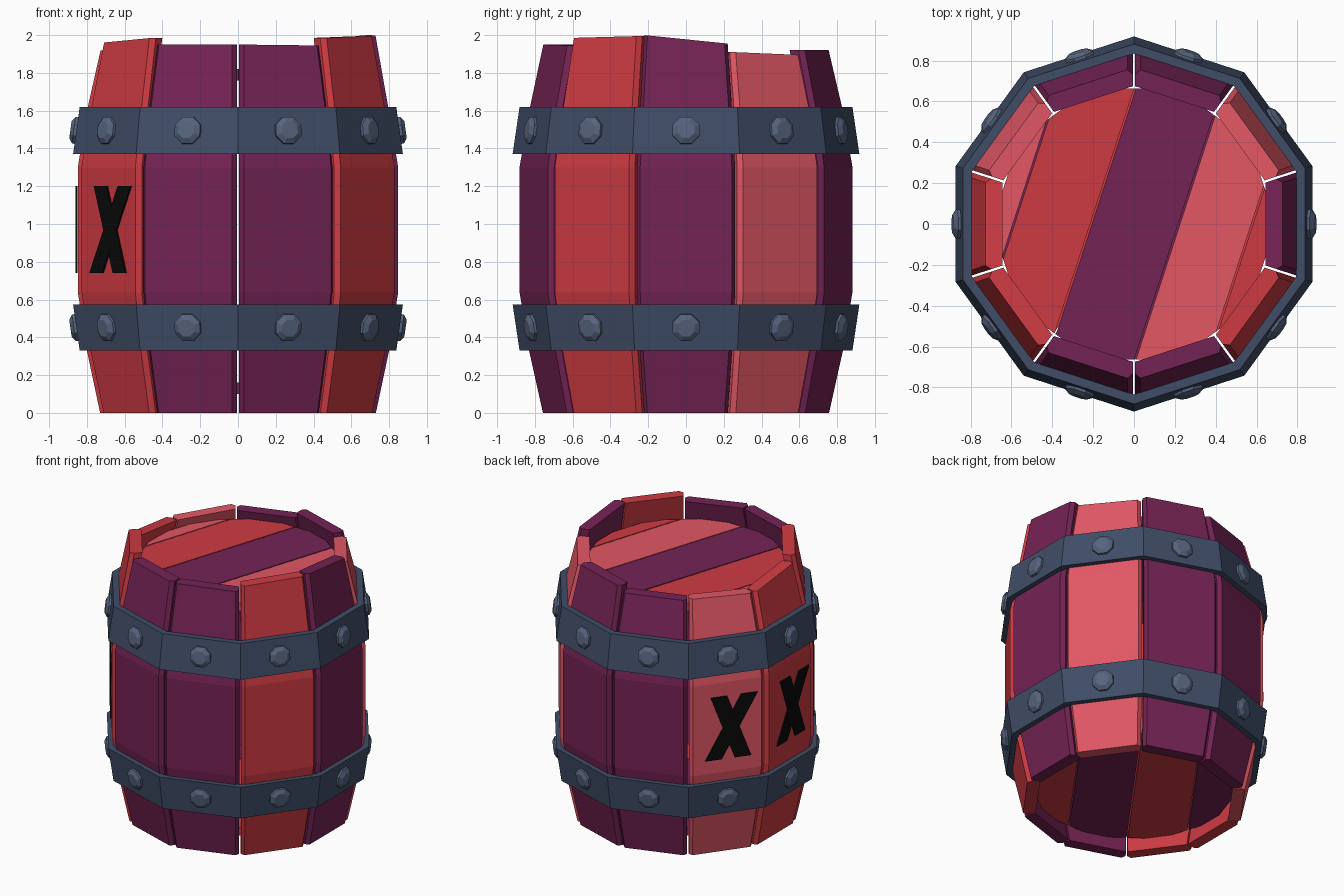
import bpy, bmesh, math
from mathutils import Vector

if "Cube" in bpy.data.objects:
    bpy.data.objects.remove(bpy.data.objects["Cube"])

SIDES = 10
STEP = math.tau / SIDES
TAN = math.tan(STEP / 2)


def material(name, rgb):
    lin = [((c / 255 + 0.055) / 1.055) ** 2.4 if c > 10 else c / 255 / 12.92 for c in rgb]
    m = bpy.data.materials.new(name)
    m.diffuse_color = (*lin, 1)
    m.use_nodes = True
    m.node_tree.nodes["Principled BSDF"].inputs["Base Color"].default_value = m.diffuse_color
    return m


PURPLE = material("purple wood", (116, 35, 84))
RED = material("red wood", (206, 59, 67))
PINK = material("pale red wood", (226, 87, 101))
IRON = material("blue grey iron", (64, 77, 103))
BOLT = material("bolt grey", (86, 100, 126))
BLACK = material("black paint", (10, 10, 10))


def finish(name, bm, mat):
    bmesh.ops.recalc_face_normals(bm, faces=bm.faces)
    me = bpy.data.meshes.new(name)
    bm.to_mesh(me)
    bm.free()
    me.materials.append(mat)
    ob = bpy.data.objects.new(name, me)
    bpy.context.collection.objects.link(ob)
    return ob


def loft(bm, rings, loop=False):
    """Skin closed rings of points; cap the ends unless the rings loop."""
    vs = [[bm.verts.new(p) for p in ring] for ring in rings]
    n = len(vs[0])
    pairs = list(zip(vs, vs[1:])) + ([(vs[-1], vs[0])] if loop else [])
    for a, b in pairs:
        for i in range(n):
            j = (i + 1) % n
            bm.faces.new((a[i], a[j], b[j], b[i]))
    if not loop:
        bm.faces.new(vs[0])
        bm.faces.new(vs[-1])


def polar(angle, r, s, z):
    """Point at distance r along the angle, s sideways, height z."""
    c, d = math.cos(angle), math.sin(angle)
    return Vector((r * c - s * d, r * d + s * c, z))


# Staves: bulging chamfered boards, each with its own slanted top
PROFILE = [(0, .73), (.33, .80), (.64, .848), (1.3, .848), (1.62, .795), (None, .728)]
STAVES = [(PURPLE, 2.0, 1.955), (PINK, 1.91, 1.895), (PURPLE, 1.92, 1.92),
          (PURPLE, 1.88, 1.88), (PINK, 1.89, 1.87), (RED, 1.87, 1.92),
          (RED, 1.96, 1.985), (PURPLE, 1.95, 1.95), (PURPLE, 1.95, 1.945),
          (RED, 1.985, 1.995)]
for k, (mat, low, high) in enumerate(STAVES):
    rings = []
    for z, r in PROFILE:
        side, inner = (r - .03) * TAN - .006, (r - .085) * TAN - .006
        outer = r * TAN - .033
        section = [(r, -outer), (r, outer), (r - .03, side), (r - .085, inner),
                   (r - .085, -inner), (r - .03, -side)]
        rings.append([polar(k * STEP, d, s,
                            z if z is not None else (low + high) / 2 + (high - low) * s / (2 * side))
                      for d, s in section])
    bm = bmesh.new()
    loft(bm, rings)
    finish(f"stave_{k + 1}", bm, mat)

# Iron hoops and their bolts
for label, z0, z1, a0, a1 in (("lower", .33, .575, .838, .873), ("upper", 1.37, 1.62, .873, .838)):
    cos = math.cos(STEP / 2)
    bm = bmesh.new()
    loft(bm, [[polar((k + .5) * STEP, r / cos, 0, z)
               for z, r in ((z0, a0), (z1, a1), (z1, a1 - .045), (z0, a0 - .045))]
              for k in range(SIDES)], loop=True)
    finish(label + "_hoop", bm, IRON)

    bm = bmesh.new()
    tilt = math.atan2(a0 - a1, z1 - z0)
    for k in range(SIDES):
        rings = []
        for rad, out in ((.078, -.01), (.076, .014), (.048, .032)):
            ring = []
            for i in range(8):
                t = (i + .5) * math.tau / 8
                up = rad * math.sin(t)
                ring.append(polar(k * STEP,
                                  (a0 + a1) / 2 + out * math.cos(tilt) - up * math.sin(tilt),
                                  rad * math.cos(t),
                                  (z0 + z1) / 2 + up * math.cos(tilt) + out * math.sin(tilt)))
            rings.append(ring)
        loft(bm, rings)
    finish(label + "_hoop_bolts", bm, BOLT)


# Lids: a corner-cut ten-sided disc sliced into planks
def lid(name, z, thick, direction, cuts, mats):
    n = Vector((math.cos(direction), math.sin(direction), 0))
    edges = [-1] + cuts + [1]
    for i, mat in enumerate(mats):
        bm = bmesh.new()
        bm.faces.new([bm.verts.new(polar((k + .5) * STEP, .70, 0, z)) for k in range(SIDES)])
        planes = [(n * (edges[i] + .004), -n), (n * (edges[i + 1] - .004), n)]
        for k in range(SIDES):
            v = polar((k + .5) * STEP, 1, 0, 0)
            planes.append((v * .662, v))
        for co, no in planes:
            bmesh.ops.bisect_plane(bm, geom=bm.verts[:] + bm.edges[:] + bm.faces[:],
                                   plane_co=co, plane_no=no, clear_outer=True)
        top = bmesh.ops.extrude_face_region(bm, geom=bm.faces[:])["geom"]
        bmesh.ops.translate(bm, vec=(0, 0, thick),
                            verts=[g for g in top if isinstance(g, bmesh.types.BMVert)])
        finish(f"{name}_plank_{i + 1}", bm, mat)


lid("top_lid", 1.76, .06, math.radians(-18), [-.56, -.2, .21, .55], [PINK, RED, PURPLE, PINK, RED])
lid("bottom_lid", .10, .06, math.radians(-36), [-.4, 0, .4], [PURPLE, RED, PURPLE, RED])

# Crossed paint strokes on three neighbouring staves
for k in (4, 5, 6):
    for i, (top, bottom) in enumerate(((-.06, .11), (.155, -.1))):
        bm = bmesh.new()
        rings = [[polar(k * STEP, r, s + d, z) for s, d, z in
                  ((top, -.058, 1.2), (top, .058, 1.2), (bottom, .058, .74), (bottom, -.058, .74))]
                 for r in (.8495, .8585 + .0005 * i)]
        loft(bm, rings)
        finish(f"paint_stroke_{k - 3}_{i + 1}", bm, BLACK)
